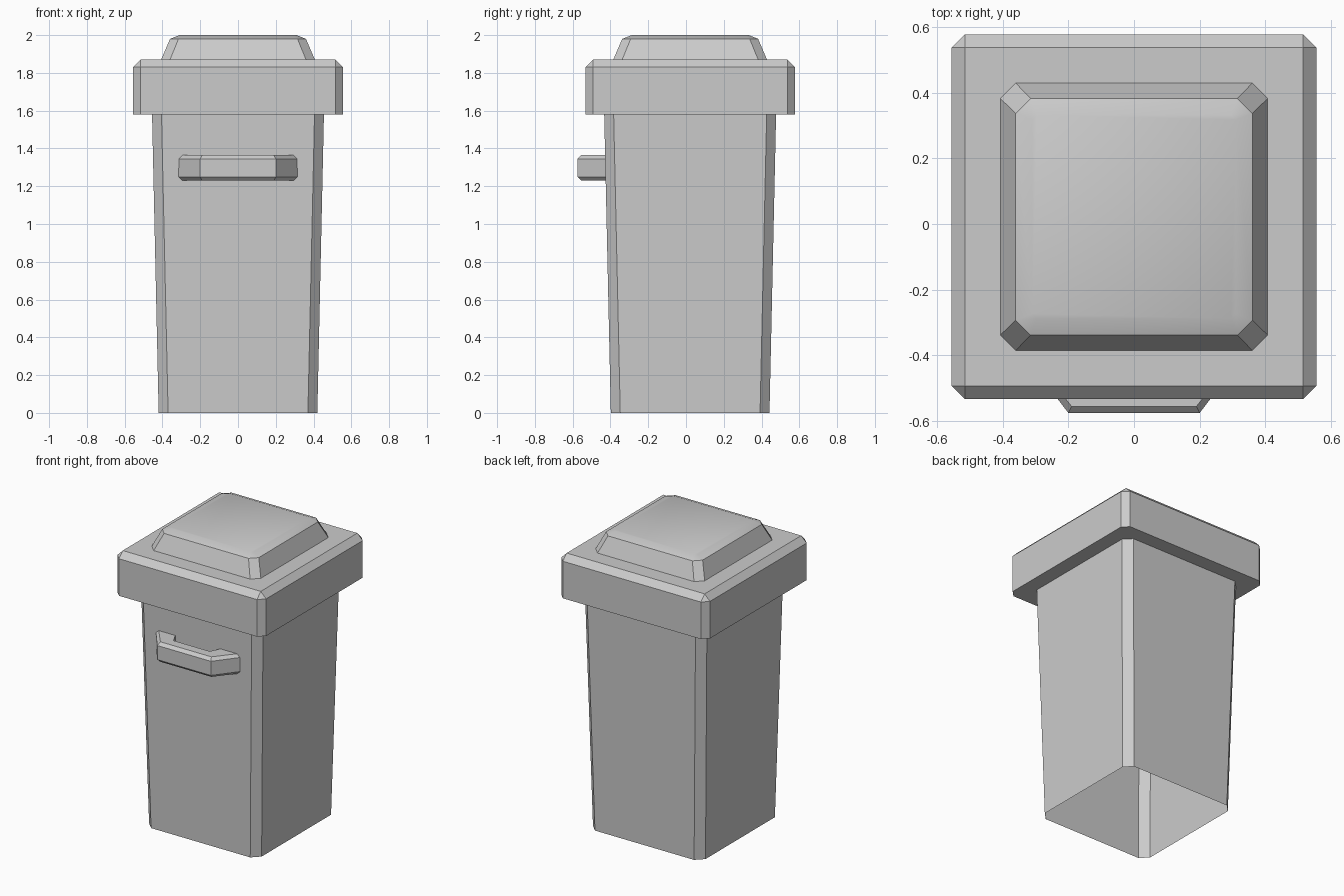
import bpy
import bmesh
import math

cube = bpy.data.objects.get("Cube")
if cube:
    bpy.data.objects.remove(cube, do_unlink=True)

CENTRE_Y = 0.022

grey = bpy.data.materials.new("grey plastic")
grey.use_nodes = True
COLOUR = (0.6, 0.6, 0.6, 1.0)
grey.diffuse_color = COLOUR
grey.node_tree.nodes["Principled BSDF"].inputs["Base Color"].default_value = COLOUR


def square_ring(half, chamfer, z):
    """Counter-clockwise square outline with cut corners."""
    a, b = half, half - chamfer
    outline = [(a, -b), (a, b), (b, a), (-b, a), (-a, b), (-a, -b), (-b, -a), (b, -a)]
    return [(x, y + CENTRE_Y, z) for x, y in outline]


def handle_ring(inset, z):
    """U-shaped outline, inset along its outer edge only."""
    half = [(0.2 - inset / 2, -0.575 + inset), (0.315 - inset, -0.425),
            (0.17, -0.425), (0.135, -0.495)]
    mirrored = [(-x, y) for x, y in reversed(half)]
    return [(x, y, z) for x, y in half + mirrored]


def loft(name, rings, cap_bottom=False, cap_top=False):
    """Join stacked outlines with faces."""
    bm = bmesh.new()
    loops = [[bm.verts.new(p) for p in ring] for ring in rings]
    for low, high in zip(loops, loops[1:]):
        n = len(low)
        for i in range(n):
            j = (i + 1) % n
            bm.faces.new((low[i], low[j], high[j], high[i]))
    if cap_bottom:
        bm.faces.new(list(reversed(loops[0])))
    if cap_top:
        bm.faces.new(loops[-1])
    bmesh.ops.remove_doubles(bm, verts=bm.verts[:], dist=0.0005)
    mesh = bpy.data.meshes.new(name)
    bm.to_mesh(mesh)
    bm.free()
    mesh.materials.append(grey)
    obj = bpy.data.objects.new(name, mesh)
    bpy.context.collection.objects.link(obj)
    bpy.ops.object.select_all(action="DESELECT")
    obj.select_set(True)
    bpy.context.view_layer.objects.active = obj
    bpy.ops.object.shade_smooth_by_angle(angle=math.radians(30))
    return obj


# Tapered body, open at the bottom
body_top = square_ring(0.455, 0.05, 1.58)
loft("bin_body", [square_ring(0.42, 0.05, 0), body_top])

# Overhanging lid with bevelled rim and raised centre
loft("lid", [
    body_top,
    square_ring(0.555, 0.04, 1.58),
    square_ring(0.555, 0.04, 1.83),
    square_ring(0.515, 0.0, 1.87),
    square_ring(0.407, 0.047, 1.87),
    square_ring(0.36, 0.045, 1.98),
    square_ring(0.31, 0.015, 2.0),
], cap_top=True)

# Front grab handle
loft("front_handle", [
    handle_ring(0.02, 1.23),
    handle_ring(0.0, 1.25),
    handle_ring(0.0, 1.345),
    handle_ring(0.02, 1.365),
], cap_bottom=True, cap_top=True)
